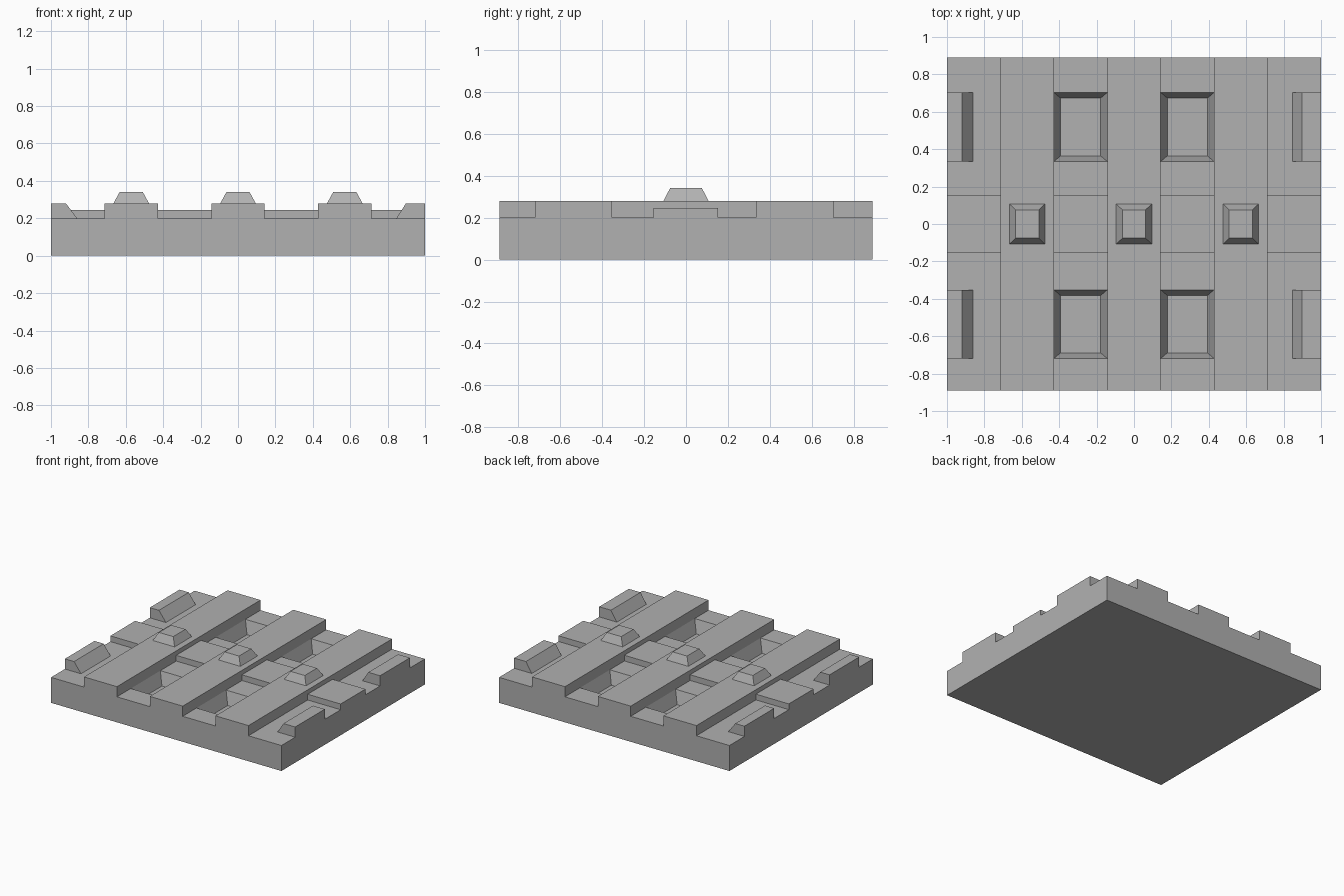
import bpy, bmesh

if "Cube" in bpy.data.objects:
    bpy.data.objects.remove(bpy.data.objects["Cube"])

BASE_Z, BAR_Z, RAIL_Z, STUD_Z = 0.20, 0.245, 0.28, 0.34
HALF_Y = 0.89
RAILS = [(-0.714, -0.428), (-0.143, 0.143), (0.428, 0.714)]
ROWS = [(-0.719, -0.352), (0.334, 0.703)]

# Dark grey for every part
grey = bpy.data.materials.new("dark_grey")
grey.diffuse_color = (0.44, 0.44, 0.44, 1)
grey.use_nodes = True
grey.node_tree.nodes["Principled BSDF"].inputs["Base Color"].default_value = grey.diffuse_color


def frustum(name, bottom, top, z0, z1):
    """Block between two rectangles (x0, x1, y0, y1) at heights z0 and z1."""
    bm = bmesh.new()
    rings = []
    for (x0, x1, y0, y1), z in ((bottom, z0), (top, z1)):
        rings.append([bm.verts.new((x, y, z)) for x, y in
                      ((x0, y0), (x1, y0), (x1, y1), (x0, y1))])
    low, high = rings
    bm.faces.new(low[::-1])
    bm.faces.new(high)
    for i in range(4):
        j = (i + 1) % 4
        bm.faces.new((low[i], low[j], high[j], high[i]))
    mesh = bpy.data.meshes.new(name)
    bm.to_mesh(mesh)
    bm.free()
    mesh.materials.append(grey)
    obj = bpy.data.objects.new(name, mesh)
    bpy.context.collection.objects.link(obj)
    return obj


def box(name, x0, x1, y0, y1, z0, z1):
    rect = (x0, x1, y0, y1)
    return frustum(name, rect, rect, z0, z1)


def inset(rect, dx, dy):
    x0, x1, y0, y1 = rect
    return (x0 + dx, x1 - dx, y0 + dy, y1 - dy)


# Base slab
base = box("base_slab", -1, 1, -HALF_Y, HALF_Y, 0, BASE_Z)

# Tapered pockets sunk between the rails
for gap in ((-0.428, -0.143), (0.143, 0.428)):
    for row in ROWS:
        rect = gap + row
        cutter = frustum("pocket_cutter", inset(rect, 0.035, 0.03),
                         inset(rect, -0.0175, -0.015), 0.10, 0.25)
        cutter.hide_render = True
        cutter.hide_viewport = True
        cut = base.modifiers.new("pocket", 'BOOLEAN')
        cut.operation = 'DIFFERENCE'
        cut.solver = 'EXACT'
        cut.object = cutter

# Long rails, each with a tapered stud
for x0, x1 in RAILS:
    box("rail", x0, x1, -HALF_Y, HALF_Y, BASE_Z, RAIL_Z)
    c = (x0 + x1) / 2
    foot = (c - 0.095, c + 0.095, -0.107, 0.107)
    frustum("stud", foot, inset(foot, 0.033, 0.031), RAIL_Z, STUD_Z)

# Low crossbars between and outside the rails
for x0, x1 in ((-1, -0.714), (-0.428, -0.143), (0.143, 0.428), (0.714, 1)):
    box("crossbar", x0, x1, -0.155, 0.153, BASE_Z, BAR_Z)

# Edge blocks sloping inwards
for y0, y1 in ROWS:
    frustum("left_edge_block", (-1, -0.86, y0, y1), (-1, -0.92, y0, y1), BASE_Z, RAIL_Z)
    frustum("right_edge_block", (0.847, 1, y0, y1), (0.898, 1, y0, y1), BASE_Z, RAIL_Z)
